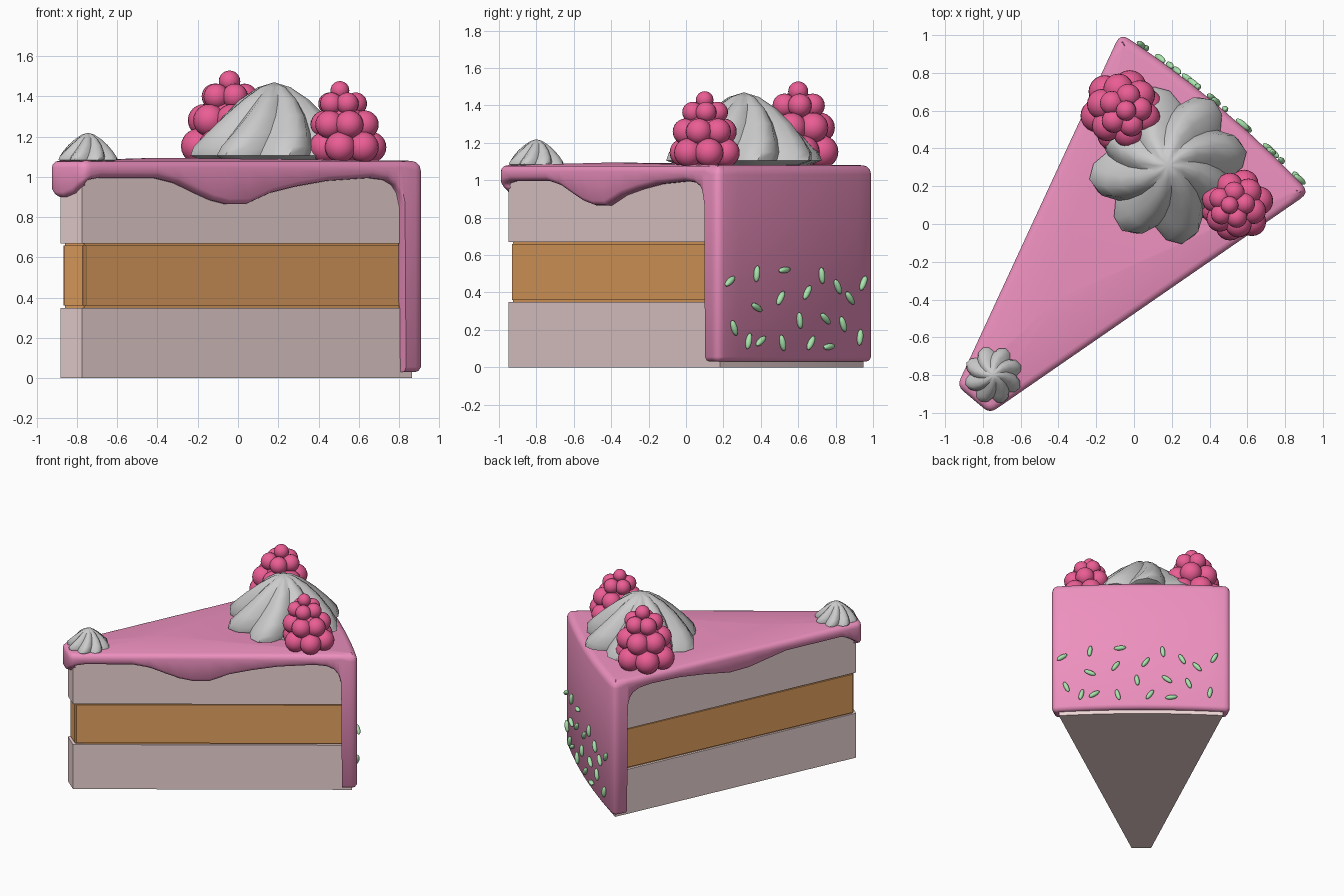
import bpy, bmesh, math
from mathutils import Vector, Matrix

if "Cube" in bpy.data.objects:
    bpy.data.objects.remove(bpy.data.objects["Cube"])

# Slice frame: u runs from tip to back, v runs across, z up
TIP = Vector((-0.85, -0.93, 0))
A, B, Z = Vector((0.644, 0.765, 0)), Vector((0.765, -0.644, 0)), Vector((0, 0, 1))
LENGTH, BOW = 1.985, 0.04


def world(u, v, z):
    return TIP + A * u + B * v + Z * z


def material(name, color):
    m = bpy.data.materials.new(name)
    m.diffuse_color = (*color, 1)
    m.use_nodes = True
    m.node_tree.nodes["Principled BSDF"].inputs["Base Color"].default_value = m.diffuse_color
    return m


SPONGE = material("sponge", (0.85, 0.66, 0.66))
FILL = material("filling", (0.78, 0.36, 0.12))
PINK = material("frosting", (0.85, 0.28, 0.52))
RED = material("berry", (0.83, 0.11, 0.30))
GREEN = material("sprinkle", (0.40, 0.78, 0.42))


def finish(bm, name, mat=None, angle=35):
    bmesh.ops.recalc_face_normals(bm, faces=bm.faces)
    me = bpy.data.meshes.new(name)
    bm.to_mesh(me)
    bm.free()
    ob = bpy.data.objects.new(name, me)
    bpy.context.collection.objects.link(ob)
    if mat:
        me.materials.append(mat)
    bpy.ops.object.select_all(action='DESELECT')
    ob.select_set(True)
    bpy.context.view_layer.objects.active = ob
    bpy.ops.object.shade_smooth_by_angle(angle=math.radians(angle))
    return ob


def bridge(bm, r1, r2):
    n = len(r1)
    for i in range(n):
        j = (i + 1) % n
        bm.faces.new((r1[i], r1[j], r2[j], r2[i]))


# Sponge and filling layers: bowed-back wedge prisms
def layer(name, z0, z1, inset, mat, bevel):
    u0, u1, w0, w1 = 0.035 + inset, 1.955 - inset, 0.07, 0.595 - inset
    outline = [(u0, -w0), (u0, w0)]
    for k in range(9):
        t = 1 - k / 4
        outline.append((u1 + 0.03 * (1 - t * t), w1 * t))
    bm = bmesh.new()
    rings = [[bm.verts.new(world(u, v, z)) for u, v in outline] for z in (z0, z1)]
    bridge(bm, *rings)
    for r in rings:
        bm.faces.new(r)
    if bevel:
        bmesh.ops.bevel(bm, geom=bm.edges[:], offset=bevel, segments=2, affect='EDGES')
    finish(bm, name, mat)


layer("bottom_sponge", 0, 0.35, 0, SPONGE, 0)
layer("filling", 0.35, 0.67, 0.015, FILL, 0.01)
layer("top_sponge", 0.67, 1.005, 0, SPONGE, 0)


# Frosting: perimeter of (u, v, lower edge height), lofted over the rim
def side(u, s):
    return s * (0.113 + 0.273 * u)


def back(v):
    return LENGTH + BOW * (1 - (v / 0.655) ** 2)


def corner(p, c, q, z0, z1):
    out = []
    for k in range(5):
        t = k / 4
        u, v = [(1 - t) ** 2 * p[i] + 2 * t * (1 - t) * c[i] + t * t * q[i] for i in (0, 1)]
        out.append((u, v, z0 + (z1 - z0) * t))
    return out


right = [(0.1, 0.995), (0.43, 0.995), (0.55, 0.97), (0.67, 0.92), (0.76, 0.885), (0.85, 0.865),
         (0.96, 0.865), (1.1, 0.92), (1.25, 0.952), (1.43, 0.98), (1.68, 0.995), (1.77, 0.985),
         (1.82, 0.96), (1.85, 0.92), (1.868, 0.85), (1.874, 0.03)]
left = [(0.1, 0.97), (0.16, 0.995), (0.6, 0.995), (0.75, 0.965), (0.9, 0.935), (1.05, 0.93),
        (1.25, 0.965), (1.45, 0.99), (1.68, 0.995), (1.77, 0.985), (1.82, 0.96), (1.85, 0.92),
        (1.868, 0.85), (1.874, 0.03)]
rim = [(0, -0.03, 0.9), (0, 0.03, 0.92)]
rim += corner((0, 0.07), (0, 0.113), (0.04, side(0.04, 1)), 0.95, 0.985)
rim += [(u, side(u, 1), z) for u, z in right]
rim += corner((1.93, side(1.93, 1)), (LENGTH, 0.655), (back(0.6), 0.6), 0.03, 0.03)
rim += [(back(v / 10), v / 10, 0.03) for v in (5, 4, 2, 0, -2, -4, -5)]
rim += corner((back(0.6), -0.6), (LENGTH, -0.655), (1.93, side(1.93, -1)), 0.03, 0.03)
rim += [(u, side(u, -1), z) for u, z in reversed(left)]
rim += corner((0.04, side(0.04, -1)), (0, -0.113), (0, -0.07), 0.93, 0.9)


def offset_ring(bm, fn):
    ring = []
    for i, (u, v, zl) in enumerate(rim):
        a, b = rim[i - 1], rim[(i + 1) % len(rim)]
        t = Vector((b[0] - a[0], b[1] - a[1])).normalized()
        r = 0.05 if u > 1.9 else 0.035
        inset, z = fn(r, zl)
        ring.append(bm.verts.new(world(u + t.y * inset, v - t.x * inset, z)))
    return ring


TOP = 1.08
bm = bmesh.new()
steps = [lambda r, z: (r, TOP), lambda r, z: (0.5 * r, TOP - 0.13 * r),
         lambda r, z: (0.13 * r, TOP - 0.5 * r), lambda r, z: (0, TOP - r),
         lambda r, z: (0, z + 0.025), lambda r, z: (0.012, z + 0.006),
         lambda r, z: (0.03, z), lambda r, z: (0.06, z)]
rings = [offset_ring(bm, f) for f in steps]
for r1, r2 in zip(rings, rings[1:]):
    bridge(bm, r1, r2)
peak = bm.verts.new(world(0.7, 0, 1.095))
for i, vert in enumerate(rings[0]):
    bm.faces.new((vert, rings[0][(i + 1) % len(rim)], peak))
finish(bm, "frosting", PINK, 50)


# Whipped cream: twisted eight-lobed dollops
def dollop(name, loc, scale, phase, height=1.0):
    profile = [(0.34, 0), (0.41, 0.025), (0.40, 0.07), (0.34, 0.14), (0.26, 0.225),
               (0.17, 0.305), (0.08, 0.365)]
    bm = bmesh.new()
    rings = []
    for r, z in profile:
        twist = phase + 1.3 * z
        ring = []
        for k in range(32):
            a = k * math.tau / 32
            lobe = 0.8 + 0.23 * abs(math.cos(4 * a))
            ring.append(bm.verts.new((r * lobe * math.cos(a + twist),
                                      r * lobe * math.sin(a + twist), z * height)))
        rings.append(ring)
    for r1, r2 in zip(rings, rings[1:]):
        bridge(bm, r1, r2)
    bm.faces.new(rings[0])
    tip = bm.verts.new((0, 0, 0.39 * height))
    for k in range(32):
        bm.faces.new((rings[-1][k], rings[-1][(k + 1) % 32], tip))
    bmesh.ops.transform(bm, matrix=Matrix.Translation(loc) @ Matrix.Scale(scale, 4), verts=bm.verts)
    finish(bm, name, None, 40)


dollop("large_cream", (0.18, 0.31, 1.08), 1.0, 0.14)
dollop("small_cream", (-0.745, -0.80, 1.075), 0.37, 0.3)


# Raspberries: rings of drupelets
def berry(name, loc, scale, lean):
    bm = bmesh.new()
    rows = [(6, 0.13, 0.075, 0.085, 0.2), (6, 0.115, 0.2, 0.078, 0.75),
            (5, 0.078, 0.315, 0.062, 0.1), (1, 0, 0.388, 0.052, 0), (1, 0, 0.18, 0.13, 0)]
    for n, ring, z, r, phase in rows:
        for k in range(n):
            a = phase + k * math.tau / n
            p = Vector((ring * math.cos(a) + lean * z, ring * math.sin(a), z)) * scale
            bmesh.ops.create_uvsphere(bm, u_segments=20, v_segments=12, radius=r * scale,
                                      matrix=Matrix.Translation(Vector(loc) + p))
    finish(bm, name, RED, 60)


berry("left_raspberry", (-0.07, 0.60, 1.075), 1.03, 0.07)
berry("right_raspberry", (0.555, 0.10, 1.08), 0.9, -0.14)

# Sprinkles on the back: (y, z, tilt) as seen from the right
sprinkles = [(0.24, 0.46, 45), (0.37, 0.50, 85), (0.51, 0.52, 10), (0.71, 0.49, 95), (0.63, 0.40, 65),
             (0.80, 0.43, 110), (0.87, 0.37, 120), (0.95, 0.45, 70), (0.49, 0.37, 65),
             (0.37, 0.32, 145), (0.26, 0.21, 105), (0.59, 0.25, 95), (0.73, 0.26, 130),
             (0.83, 0.23, 105), (0.33, 0.14, 80), (0.39, 0.14, 45), (0.50, 0.13, 100),
             (0.65, 0.13, 65), (0.75, 0.11, 10), (0.93, 0.16, 85)]
bm = bmesh.new()
for y, z, tilt in sprinkles:
    v = (0.608 - y) / 0.644
    t = math.radians(tilt)
    along = (-B * math.cos(t) / 0.644 + Z * math.sin(t)).normalized()
    across = A.cross(along).normalized()
    m = Matrix((along * 0.045, across * 0.017, A * 0.017)).transposed().to_4x4()
    m.translation = world(back(v) + 0.01, v, z)
    bmesh.ops.create_uvsphere(bm, u_segments=12, v_segments=8, radius=1, matrix=m)
finish(bm, "sprinkles", GREEN, 60)
